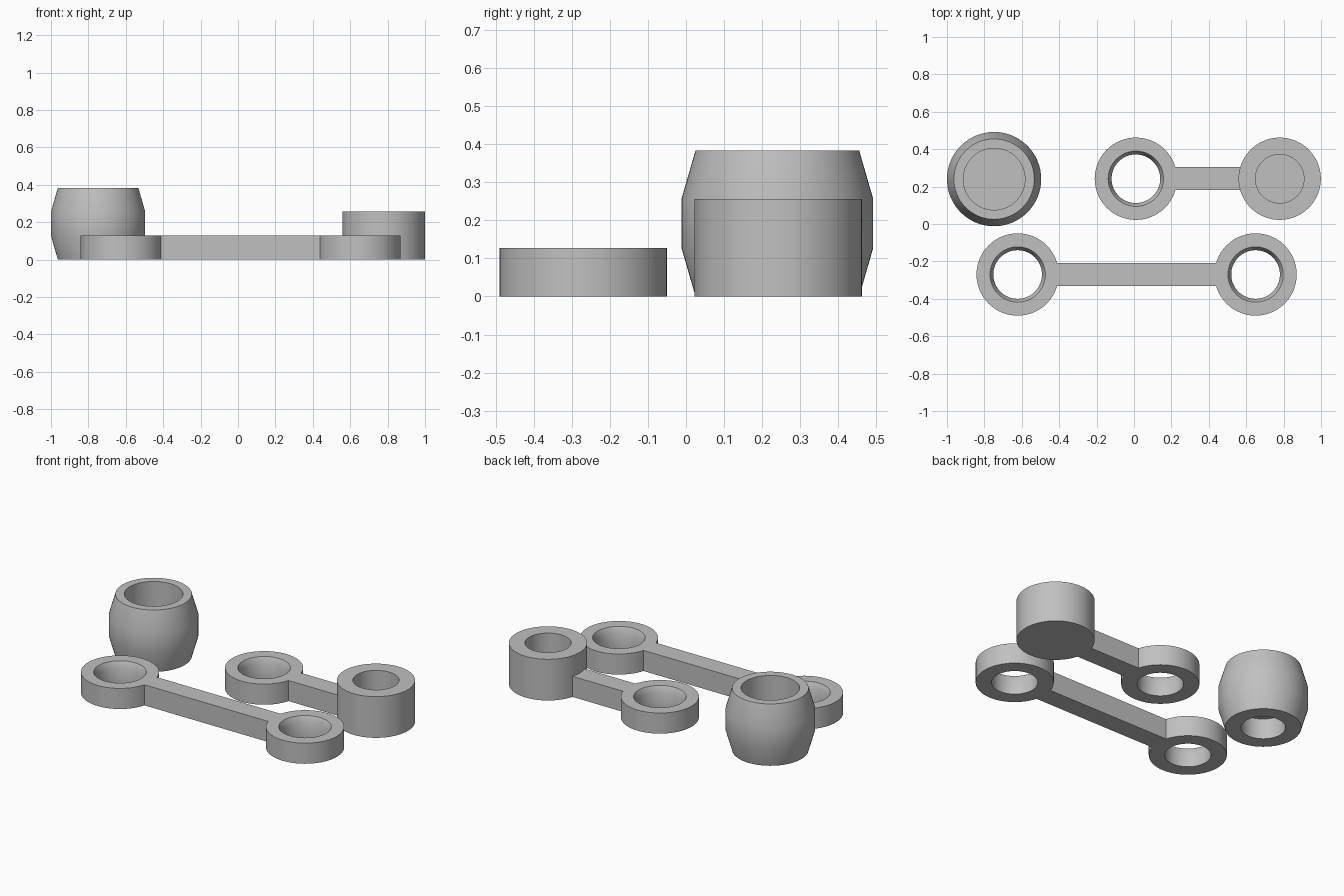
import bpy
import bmesh
import math
from mathutils import Vector

if "Cube" in bpy.data.objects:
    bpy.data.objects.remove(bpy.data.objects["Cube"], do_unlink=True)

grey = bpy.data.materials.new("plain grey")
grey.use_nodes = True
grey.diffuse_color = (0.53, 0.53, 0.53, 1)
grey.node_tree.nodes["Principled BSDF"].inputs["Base Color"].default_value = (0.53, 0.53, 0.53, 1)

THICK = 0.128      # link thickness
OUTER = 0.22       # outer radius of rings and cup
BORE = 0.13        # bore radius
SEGMENTS = 64


def make_object(name, bm):
    bmesh.ops.recalc_face_normals(bm, faces=bm.faces)
    mesh = bpy.data.meshes.new(name)
    bm.to_mesh(mesh)
    bm.free()
    mesh.materials.append(grey)
    obj = bpy.data.objects.new(name, mesh)
    bpy.context.collection.objects.link(obj)
    return obj


def activate(obj):
    bpy.ops.object.select_all(action='DESELECT')
    obj.select_set(True)
    bpy.context.view_layer.objects.active = obj


def smooth(obj):
    activate(obj)
    bpy.ops.object.shade_smooth_by_angle(angle=math.radians(30))


def lathe(name, profile, x, y, closed=False):
    """Turn a (radius, height) profile about a vertical axis at x, y."""
    bm = bmesh.new()
    verts = [bm.verts.new((x + r, y, z)) for r, z in profile]
    pairs = list(zip(verts, verts[1:]))
    if closed:
        pairs.append((verts[-1], verts[0]))
    edges = [bm.edges.new(p) for p in pairs]
    bmesh.ops.spin(bm, geom=verts + edges, cent=(x, y, 0), axis=(0, 0, 1),
                   angle=math.tau, steps=SEGMENTS)
    bmesh.ops.remove_doubles(bm, verts=bm.verts, dist=0.0005)
    return make_object(name, bm)


def ring(name, x, y):
    return lathe(name, [(BORE, 0), (OUTER, 0), (OUTER, THICK), (0.148, THICK),
                        (BORE, THICK - 0.035)], x, y, closed=True)


def bar(name, x0, x1, y):
    bm = bmesh.new()
    bmesh.ops.create_cube(bm, size=1)
    bmesh.ops.scale(bm, vec=(x1 - x0, 0.123, THICK), verts=bm.verts)
    bmesh.ops.translate(bm, vec=Vector(((x0 + x1) / 2, y, THICK / 2)), verts=bm.verts)
    return make_object(name, bm)


def link(name, left, right, x0, x1, y):
    """Weld two end pieces to a connecting bar."""
    body = bar(name, x0 + 0.18, x1 - 0.18, y)
    for end in (left, right):
        mod = body.modifiers.new("weld", 'BOOLEAN')
        mod.operation = 'UNION'
        mod.solver = 'EXACT'
        mod.object = end
        activate(body)
        bpy.ops.object.modifier_apply(modifier=mod.name)
        bpy.data.objects.remove(end, do_unlink=True)
    smooth(body)


# Long link: a ring at both ends
y = -0.27
link("long_link", ring("long_ring_right", -0.622, y), ring("long_ring_left", 0.65, y),
     -0.622, 0.65, y)

# Short link: a ring and a taller blind cup
y = 0.242
cup = lathe("cup", [(0, 0), (OUTER, 0), (OUTER, 0.256), (BORE, 0.256),
                    (BORE, 0.1), (0, 0.1)], 0.779, y)
link("short_link", ring("short_ring", 0.01, y), cup, 0.01, 0.779, y)

# Barrel knob: wide cavity above, narrow blind bore below
knob = lathe("barrel_knob", [(0, THICK), (0.125, THICK), (0.125, 0), (0.215, 0),
                             (0.252, THICK), (0.252, 0.256), (0.215, 0.384),
                             (0.165, 0.384), (0.165, 0.165), (0, 0.165)], -0.748, 0.24)
smooth(knob)
